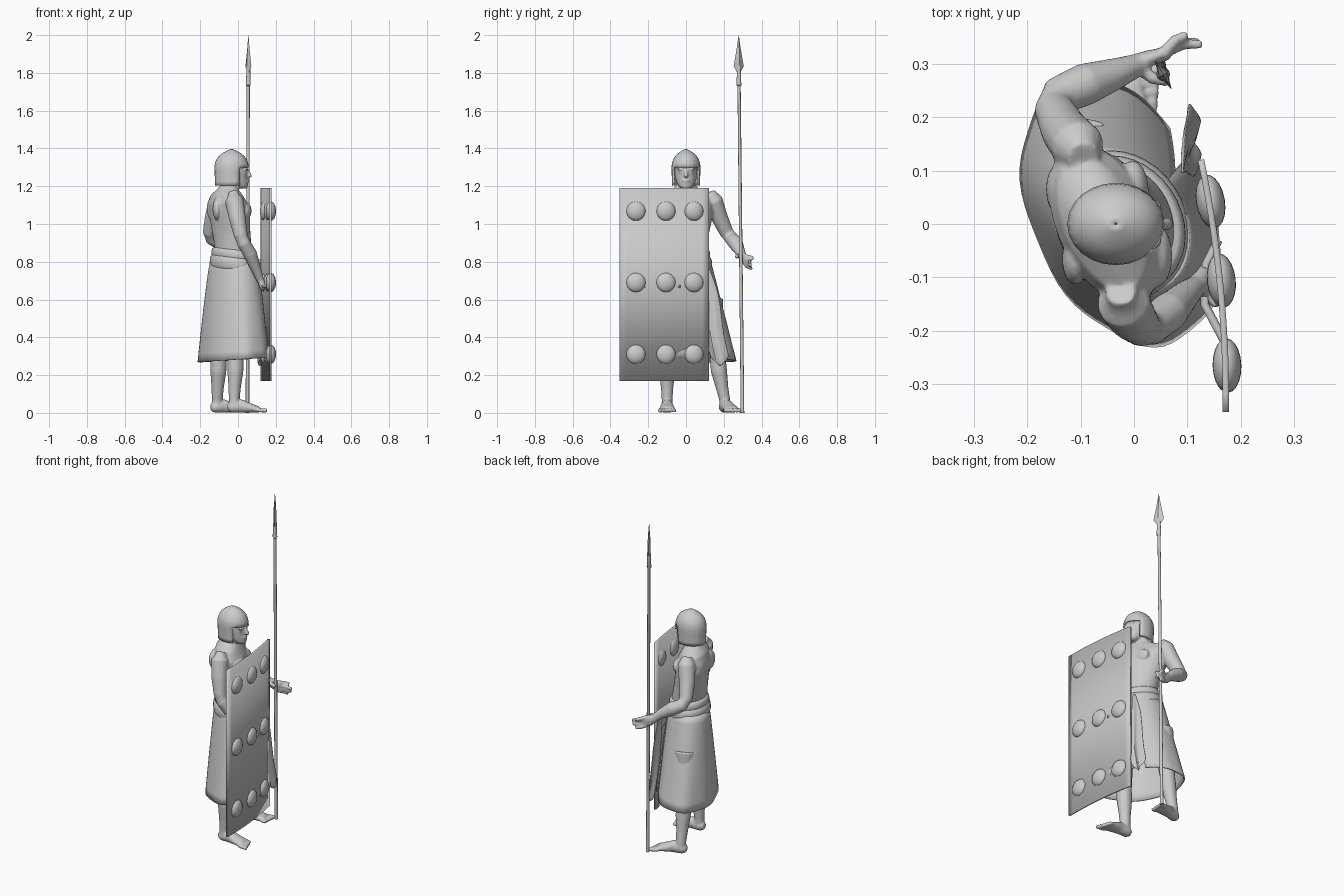
import bpy, bmesh, math
from mathutils import Vector, Matrix

if "Cube" in bpy.data.objects:
    bpy.data.objects.remove(bpy.data.objects["Cube"])

def finish(name, bm, angle=40, solid=0, subsurf=0, remesh=0):
    bmesh.ops.recalc_face_normals(bm, faces=bm.faces)
    me = bpy.data.meshes.new(name)
    bm.to_mesh(me)
    bm.free()
    ob = bpy.data.objects.new(name, me)
    bpy.context.collection.objects.link(ob)
    if remesh:
        m = ob.modifiers.new("fuse", 'REMESH')
        m.mode, m.voxel_size, m.use_smooth_shade = 'VOXEL', remesh, True
        m = ob.modifiers.new("soften", 'SMOOTH')
        m.factor, m.iterations = 0.5, 5
    if solid:
        m = ob.modifiers.new("thickness", 'SOLIDIFY')
        m.thickness, m.offset = solid, 0
    if subsurf:
        m = ob.modifiers.new("round", 'SUBSURF')
        m.levels = m.render_levels = subsurf
    bpy.ops.object.select_all(action='DESELECT')
    bpy.context.view_layer.objects.active = ob
    ob.select_set(True)
    bpy.ops.object.shade_smooth_by_angle(angle=math.radians(angle))
    return ob

def skin(bm, rows, closed=True, caps=True):
    vs = [[bm.verts.new(p) for p in r] for r in rows]
    n = len(vs[0])
    for a, b in zip(vs, vs[1:]):
        for i in range(n if closed else n - 1):
            j = (i + 1) % n
            bm.faces.new((a[i], a[j], b[j], b[i]))
    if caps:
        bm.faces.new(vs[0])
        bm.faces.new(vs[-1])

def oval(z, cx, cy, rx, ry, s=0, n=28):
    # horizontal oval, sheared so the body can be turned a little
    out = []
    for i in range(n):
        t = 2 * math.pi * i / n
        out.append((cx + rx * math.cos(t) - s * ry * math.sin(t), cy + ry * math.sin(t), z))
    return out

def tube(bm, pts, n=14):
    # points are (x, y, z, side radius, other radius)
    P = [Vector(p[:3]) for p in pts]
    rows = []
    for i, p in enumerate(pts):
        d = (P[min(i + 1, len(P) - 1)] - P[max(i - 1, 0)]).normalized()
        up = Vector((1, 0, 0)) if abs(d.z) > 0.9 else Vector((0, 0, 1))
        u = d.cross(up).normalized()
        v = u.cross(d)
        b = p[4] if len(p) > 4 else p[3]
        rows.append([P[i] + u * p[3] * math.cos(2 * math.pi * k / n) + v * b * math.sin(2 * math.pi * k / n)
                     for k in range(n)])
    skin(bm, rows)

def ball(bm, c, r):
    bmesh.ops.create_uvsphere(bm, u_segments=16, v_segments=10, radius=1,
                              matrix=Matrix.Translation(c) @ Matrix.Diagonal((*r, 1)))

# torso, neck and head
bm = bmesh.new()
skin(bm, [oval(*r) for r in [
    (.70, -.02, 0, .105, .12, .15), (.87, -.025, 0, .098, .112, .1), (.95, -.035, 0, .098, .122, .2),
    (1.04, -.045, 0, .1, .142, .28), (1.11, -.055, 0, .095, .15, .3), (1.155, -.06, 0, .075, .125, .3),
    (1.185, -.055, 0, .053, .07, .2), (1.21, -.045, 0, .046, .048), (1.26, -.04, 0, .045, .045)]])
skin(bm, [oval(*r) for r in [
    (1.187, .018, 0, .028, .022), (1.2, .01, 0, .043, .038), (1.225, -.01, 0, .06, .052),
    (1.26, -.025, 0, .075, .06), (1.31, -.032, 0, .078, .064), (1.35, -.035, 0, .06, .05)]])
tube(bm, [(.044, 0, 1.288, .009), (.058, 0, 1.265, .011), (.064, 0, 1.251, .014), (.048, 0, 1.244, .012)])
for s in (-1, 1):
    ball(bm, (.04, .025 * s, 1.29), (.014, .023, .007))
    ball(bm, (.036, .025 * s, 1.273), (.011, .013, .007))
ball(bm, (.049, 0, 1.23), (.01, .022, .006))
ball(bm, (.046, 0, 1.218), (.01, .018, .006))
# pectorals and shoulder blades
for s in (-1, 1):
    ball(bm, (.02 - .022 * s, .06 * s, 1.07), (.03, .06, .045))
    ball(bm, (-.125 - .015 * s, .065 * s, 1.08), (.025, .05, .06))
# spear arm
tube(bm, [(-.095, .125, 1.165, .03), (-.105, .145, 1.125, .05), (-.13, .175, 1.04, .045),
          (-.15, .215, .955, .037), (-.14, .24, .925, .037), (-.09, .262, .90, .04),
          (-.03, .283, .86, .029), (.005, .297, .83, .022, .024)])
tube(bm, [(0, .297, .83, .021, .023), (.03, .311, .815, .015, .033), (.06, .318, .803, .013, .034)])
for base, tip in [((.055, .32, .828), (.10, .355, .818)), ((.055, .321, .81), (.128, .337, .802)),
                  ((.055, .319, .793), (.122, .342, .78)), ((.05, .317, .778), (.10, .345, .762))]:
    mid = [(a + b) / 2 for a, b in zip(base, tip)]
    tube(bm, [(*base, .012), (mid[0], mid[1] + .007, mid[2], .011), (*tip, .009)], 8)
tube(bm, [(.01, .295, .83, .014), (.035, .272, .832, .012), (.066, .266, .825, .01)], 8)
# shield arm
tube(bm, [(-.025, -.125, 1.165, .03), (-.02, -.147, 1.125, .05), (-.003, -.175, 1.03, .045),
          (.015, -.193, .94, .037), (.03, -.192, .90, .036), (.065, -.165, .84, .037),
          (.1, -.13, .75, .026), (.117, -.115, .705, .02)])
tube(bm, [(.117, -.115, .71, .02), (.128, -.108, .68, .028, .018), (.135, -.105, .65, .027, .015)])
for i in range(4):
    tube(bm, [(.12, -.085 - .014 * i, .665, .011), (.145, -.09 - .016 * i, .665, .011),
              (.157, -.1 - .018 * i, .675, .01)], 8)
# legs and feet
def leg(x, y, lean, turn):
    tube(bm, [(x + .01, y - lean * .5, .6, .065), (x, y - lean * .3, .42, .05), (x - .002, y - lean * .1, .30, .043),
              (x - .004, y, .22, .043), (x - .008, y + lean * .2, .13, .033),
              (x - .01, y + lean * .35, .07, .029), (x - .01, y + lean * .4, .03, .03)])
    R = Matrix.Translation((x, y + lean * .4, 0)) @ Matrix.Rotation(turn, 4, 'Z')
    at = lambda px, py, pz: tuple(R @ Vector((px, py, pz)))
    tube(bm, [(*at(-.045, 0, .027), .018, .018), (*at(-.025, 0, .03), .031, .03), (*at(.03, 0, .036), .032, .036),
              (*at(.075, 0, .026), .04, .025), (*at(.12, 0, .017), .044, .017)])
    for k in range(5):
        o = k - 2 if y < 0 else 2 - k
        tube(bm, [(*at(.11, .018 * o, .015), .011), (*at(.165 - .007 * k, .019 * o, .012), .0115)], 8)
leg(-.01, -.1, 0, 0)
leg(-.1, .175, .085, .28)
finish("body", bm, 60, remesh=.0055)

# helmet with open face
bm = bmesh.new()
skin(bm, [oval(z, -.034, 0, .087 * k, .073 * k, 0, 24) for z, k in [
    (1.203, .97), (1.225, .965), (1.25, .975), (1.275, .99), (1.298, 1), (1.32, .97), (1.34, .88),
    (1.357, .74), (1.37, .56), (1.38, .36), (1.388, .18), (1.393, .03)]], caps=False)
bmesh.ops.delete(bm, geom=[f for f in bm.faces if f.calc_center_median().z < 1.297
                          and f.calc_center_median().x > .003], context='FACES')
finish("helmet", bm, 15, solid=.008)

# wrapped skirt, open at the front
bm = bmesh.new()
rows = []
for k in range(13):
    f = k / 12
    z = .80 - .52 * f
    a0, a1 = math.radians(26 + 14 * f), math.radians(395 - 10 * f)
    row = []
    for i in range(61):
        u = i / 60
        t = a0 + (a1 - a0) * u
        w = 1 + .018 * f * math.sin(7 * t) + .03 * (u - .5)
        rx, ry = (.118 + .055 * f ** .8) * w, (.128 + .118 * f) * w
        row.append((-.023 - .002 * f + rx * math.cos(t) - .25 * ry * math.sin(t),
                    .002 + .022 * f + ry * math.sin(t), z + .012 * f * math.sin(t + 2)))
    rows.append(row)
skin(bm, rows, closed=False, caps=False)
finish("skirt", bm, 50, solid=.008)

# loose folded cloth end hanging at the opening
bm = bmesh.new()
rows = []
for k in range(11):
    f = k / 10
    wid = .015 + .055 * math.sin(math.pi * min(f * .75, .6))
    rows.append([(.09 + .025 * f + .014 * f * math.sin(u * 1.7), .105 + .07 * f + wid * u / 4 + .008 * math.sin(7 * f),
                  .78 - .54 * f + .018 * abs(u) * f) for u in range(-3, 4)])
skin(bm, rows, closed=False, caps=False)
finish("cloth_end", bm, 50, solid=.007, subsurf=1)

# two-layer belt sash
for name, z0, h, k in (("belt_lower", .785, .037, 1), ("belt_upper", .832, .03, .93)):
    bm = bmesh.new()
    rows = []
    for j in range(9):
        a = math.pi * (j / 8 - .5)
        b = .88 + .12 * math.cos(a)
        rows.append([(x, y, z - .12 * x) for x, y, z in
                     oval(z0 + h * math.sin(a), -.022, 0, .126 * k * b, .138 * k * b, .15, 36)])
    skin(bm, rows)
    finish(name, bm, 50)

# curved shield
def bend(y):
    return .172 - .23 * (y + .33) ** 2
bm = bmesh.new()
ys = [-.352 + .472 * i / 14 for i in range(15)]
skin(bm, [[(bend(y), y, z) for y in ys] for z in (.17, 1.19)], closed=False, caps=False)
finish("shield", bm, 30, solid=.012)

# shield bosses
for r, z in enumerate((.31, .69, 1.068)):
    for c, y in enumerate((-.265, -.106, .042)):
        bm = bmesh.new()
        bmesh.ops.create_uvsphere(bm, u_segments=20, v_segments=12, radius=1,
            matrix=Matrix.Translation((bend(y) + .003, y, z)) @ Matrix.Rotation(math.atan(.46 * (y + .33)), 4, 'Z')
            @ Matrix.Diagonal((.027, .051, .051, 1)))
        finish(f"shield_boss_{r}_{c}", bm, 50)

# shield grip
bm = bmesh.new()
tube(bm, [(.158, -.03, .67, .008), (.135, -.075, .67, .008), (.132, -.15, .67, .008), (.172, -.225, .67, .008)], 10)
finish("shield_grip", bm, 50)

# spear shaft and socket
bm = bmesh.new()
tube(bm, [(.05, .299, 0, .0095), (.054, .281, 1.73, .0085), (.0545, .28, 1.735, .013), (.055, .28, 1.84, .009)], 12)
finish("spear_shaft", bm)

# diamond-section spear head
bm = bmesh.new()
rows = []
for z, w, t in [(1.80, .008, .008), (1.835, .031, .009), (1.87, .024, .009), (1.93, .012, .006), (1.998, .001, .001)]:
    rows.append([(.055 + a * -.5 * w + b * .866 * t, .279 + a * .866 * w + b * .5 * t, z)
                 for a, b in ((1, 0), (0, 1), (-1, 0), (0, -1))])
skin(bm, rows)
finish("spear_head", bm, 20)
